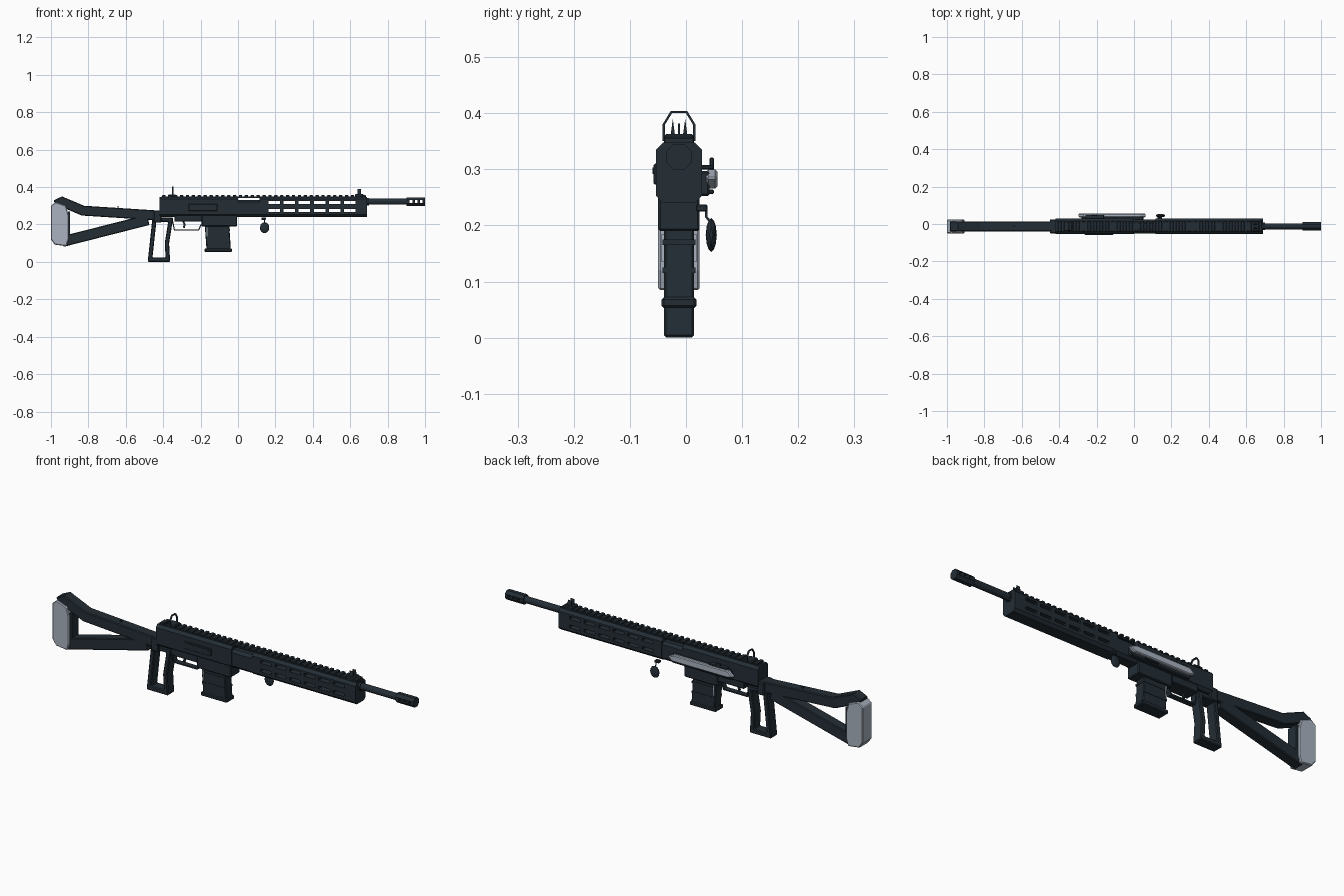
import bpy, bmesh, math
from mathutils import Vector, Matrix

default_cube = bpy.data.objects.get("Cube")
if default_cube:
    bpy.data.objects.remove(default_cube, do_unlink=True)

# Shared dimensions
MIDDLE = -.0125        # y of the body's centre plane
WIDE = .041            # half width of the receiver and handguard
NARROW = .027          # half width of the grip, magazine and stock
BORE = .322            # height of the barrel axis
UNDERSIDE, DECK = .24, .348
CHAMFER = .013
SOFT = .004            # small edge bevel


def material(name, red, green, blue):
    mat = bpy.data.materials.new(name)
    mat.use_nodes = True
    colour = (red, green, blue, 1)
    mat.diffuse_color = colour
    mat.node_tree.nodes["Principled BSDF"].inputs["Base Color"].default_value = colour
    return mat


DARK = material("dark slate", .017, .027, .036)
LIGHT = material("light grey", .4, .45, .53)


def finish(name, bm, mat=DARK, bevel=0):
    """Turn a bmesh into a named object, with an optional edge bevel."""
    bmesh.ops.recalc_face_normals(bm, faces=bm.faces)
    mesh = bpy.data.meshes.new(name)
    bm.to_mesh(mesh)
    bm.free()
    mesh.materials.append(mat)
    obj = bpy.data.objects.new(name, mesh)
    bpy.context.collection.objects.link(obj)
    if bevel:
        modifier = obj.modifiers.new("bevel", "BEVEL")
        modifier.width = bevel
        modifier.segments = 1
        modifier.limit_method = "ANGLE"
        modifier.angle_limit = math.radians(50)
    return obj


def place(point, depth, axis):
    """Profiles are (x, z) when extruded along y, and (y, z) along x."""
    across, height = point
    return (across, depth, height) if axis == "y" else (depth, across, height)


def prism(name, profile, half, centre=MIDDLE, axis="y", mat=DARK, bevel=0):
    """Extrude a closed profile equally to both sides of the centre."""
    bm = bmesh.new()
    near, far = ([bm.verts.new(place(p, depth, axis)) for p in profile]
                 for depth in (centre - half, centre + half))
    bm.faces.new(near)
    bm.faces.new(far)
    for i in range(len(profile)):
        bm.faces.new((near[i - 1], near[i], far[i], far[i - 1]))
    return finish(name, bm, mat, bevel)


def sweep(name, path, thick, half, centre=MIDDLE, axis="y", closed=False, bevel=0):
    """Run a rectangular bar along a path with mitred corners."""
    bm = bmesh.new()
    points = [Vector(p) for p in path]
    rings = []
    for i, point in enumerate(points):
        following = points[(i + 1) % len(points)]
        back = (point - points[i - 1]).normalized()
        ahead = (following - point).normalized()
        if not closed and point is points[0]:
            back = ahead
        elif not closed and point is points[-1]:
            ahead = back
        along = (back + ahead).normalized()
        side = Vector((-along.y, along.x)) * thick / along.dot(ahead) / 2
        rings.append([bm.verts.new(place(p, centre + depth, axis)) for p, depth in
                      ((point - side, -half), (point + side, -half),
                       (point + side, half), (point - side, half))])
    pairs = list(zip(rings, rings[1:]))
    if closed:
        pairs.append((rings[-1], rings[0]))
    else:
        bm.faces.new(rings[0])
        bm.faces.new(rings[-1])
    for first, second in pairs:
        for k in range(len(first)):
            bm.faces.new((first[k - 1], first[k], second[k], second[k - 1]))
    return finish(name, bm, DARK, bevel)


def block(name, start, end, bottom, top, half, centre=MIDDLE, mat=DARK, bevel=0, count=1, step=0):
    """A box spanning start to end in x, repeated along x if asked."""
    bm = bmesh.new()
    size = Matrix.Diagonal((end - start, half * 2, top - bottom, 1))
    for i in range(count):
        middle = ((start + end) / 2 + i * step, centre, (bottom + top) / 2)
        bmesh.ops.create_cube(bm, size=1, matrix=Matrix.Translation(middle) @ size)
    return finish(name, bm, mat, bevel)


def rod(name, start, end, radius, sides):
    bm = bmesh.new()
    turn = Matrix.Rotation(math.pi / 2, 4, "Y") @ Matrix.Rotation(math.pi / sides, 4, "Z")
    bmesh.ops.create_cone(bm, cap_ends=True, segments=sides, radius1=radius, radius2=radius,
                          depth=end - start,
                          matrix=Matrix.Translation(((start + end) / 2, MIDDLE, BORE)) @ turn)
    return finish(name, bm)


def cut(obj, cutter):
    modifier = obj.modifiers.new("cut", "BOOLEAN")
    modifier.object = cutter
    modifier.solver = "EXACT"
    bpy.context.view_layer.objects.active = obj
    bpy.ops.object.modifier_apply(modifier=modifier.name)
    bpy.data.objects.remove(cutter, do_unlink=True)


def mirrored(side):
    """Complete a half outline about the centre plane."""
    return ([(MIDDLE + across, height) for across, height in side]
            + [(MIDDLE - across, height) for across, height in reversed(side)])


def tube(name, start, end, half, top):
    """A chamfered body running along x."""
    inset = half - CHAMFER
    outline = mirrored([(inset, UNDERSIDE), (half, UNDERSIDE + CHAMFER),
                        (half, top - CHAMFER), (inset, top)])
    return prism(name, outline, (end - start) / 2, (start + end) / 2, "x")


# Barrel and muzzle brake with side ports
rod("barrel", .66, .91, .017, 12)
rod("barrel_collar", .68, .7, .022, 8)
brake = rod("muzzle_brake", .9, 1, .025, 8)
cut(brake, block("port_cutter", .918, .932, BORE - .008, BORE + .008, WIDE, count=3, step=.027))

# Handguard with two rows of slots right through it
handguard = tube("handguard", .115, .69, WIDE, DECK)
for height in (.275, .318):
    cut(handguard, block("slot_cutter", .162, .224, height - .0075, height + .0075,
                         WIDE * 2, count=6, step=.081))

# Receiver
tube("receiver", -.42, 0, WIDE, DECK)
tube("handguard_mount", -.01, .12, WIDE - SOFT, .332)
block("lower_receiver", -.45, 0, .245, .275, WIDE - SOFT, bevel=SOFT)
block("lower_receiver_rear", -.45, -.41, .21, .26, WIDE - SOFT, bevel=SOFT)
block("trigger_housing", -.34, -.19, .215, .26, WIDE - SOFT, bevel=SOFT)
block("side_panel", -.265, -.11, .273, .31, SOFT, MIDDLE - WIDE, bevel=SOFT / 2)
block("side_panel_bar", -.25, -.125, .292, .303, SOFT, MIDDLE - WIDE - SOFT / 2)

# Top rail with teeth
block("top_rail", -.41, .685, .342, .35, NARROW - SOFT * 2)
block("rail_teeth", -.405, -.387, .346, .357, NARROW, bevel=SOFT / 2, count=35, step=.0315)

# Rear sight: open six-sided frame
sweep("rear_sight", mirrored([(NARROW, .35), (NARROW, .38), (NARROW / 2, .402)]),
      SOFT, SOFT, -.35, "x")
block("rear_sight_base", -.375, -.33, .345, .36, NARROW, bevel=SOFT)

# Front sight: base, two ears and a post
block("front_sight_base", .625, .67, .345, .363, NARROW, bevel=SOFT)
for side, offset in (("right", -.011), ("left", .011)):
    ear = MIDDLE + offset
    prism("front_sight_ear_" + side, [(ear - SOFT, .36), (ear + SOFT, .36), (ear, .39)],
          .01, .648, "x")
block("front_sight_post", .644, .652, .36, .382, SOFT / 2)

# Magazine, its well, base, ribs and side windows
block("magazine_well", -.195, -.005, .19, .26, WIDE - SOFT, bevel=SOFT)
prism("magazine", [(-.178, .2), (-.168, .06), (-.038, .06), (-.047, .2)], NARROW, bevel=SOFT)
block("magazine_base", -.178, -.032, .053, .072, NARROW + SOFT, bevel=SOFT)
for height in (.115, .165):
    block("magazine_rib", -.172, -.042, height, height + .01, NARROW + SOFT / 2)
for side in (-NARROW, NARROW):
    block("magazine_window", -.168, -.162, .135, .185, SOFT, MIDDLE + side, LIGHT)

# Skeleton pistol grip: one closed loop
sweep("pistol_grip", [(-.447, .225), (-.47, .012), (-.375, .012), (-.38, .1), (-.36, .225)],
      .023, NARROW, closed=True, bevel=SOFT)

# Trigger and its guard
sweep("trigger_guard", [(-.35, .22), (-.34, .171), (-.21, .171), (-.197, .2)], .006, NARROW / 2)
sweep("trigger", [(-.295, .22), (-.285, .2), (-.29, .182)], .01, SOFT)

# Stock: top arm, lower strut and pale butt pad
sweep("stock_arm", [(-.975, .305), (-.94, .321), (-.83, .274), (-.41, .247)],
      .053, NARROW, bevel=SOFT)
sweep("stock_strut", [(-.94, .108), (-.48, .225)], .057, NARROW, bevel=SOFT)
prism("butt_pad", [(-1, .3), (-.976, .32), (-.92, .3), (-.906, .25), (-.906, .12),
                   (-.917, .084), (-.98, .092), (-1, .12)], WIDE - SOFT, mat=LIGHT, bevel=SOFT)
block("butt_inner_bar", -.91, -.897, .12, .27, NARROW)
block("stock_stud", -.645, -.638, .27, .298, SOFT)

# Bolt cover and catch on the left side
block("bolt_track", -.28, .05, .252, .297, .011, .031, bevel=SOFT)
prism("bolt_cover", [(-.3, .275), (-.27, .3), (.03, .3), (.065, .285), (.04, .266), (-.27, .266)],
      .01, .046, mat=LIGHT, bevel=SOFT)
block("bolt_catch", -.26, -.16, .3, .308, .012, .038, bevel=SOFT / 2)
block("bolt_knob", -.225, -.2, .296, .321, SOFT, .046, bevel=SOFT / 2)
block("bolt_release", -.1, -.02, .256, .264, .012, .038, bevel=SOFT / 2)

# Hanging charm on a thin cord
block("charm_mount", .125, .15, .225, .237, .01, .028, bevel=SOFT / 2)
sweep("charm_cord", [(.036, .23), (.036, .215), (.045, .205)], SOFT, SOFT / 2, .142, "x")
charm = bmesh.new()
bmesh.ops.create_icosphere(charm, subdivisions=2, radius=.03,
                           matrix=Matrix.Translation((.142, .045, .183))
                           @ Matrix.Diagonal((.85, .33, 1, 1)))
finish("charm", charm)
